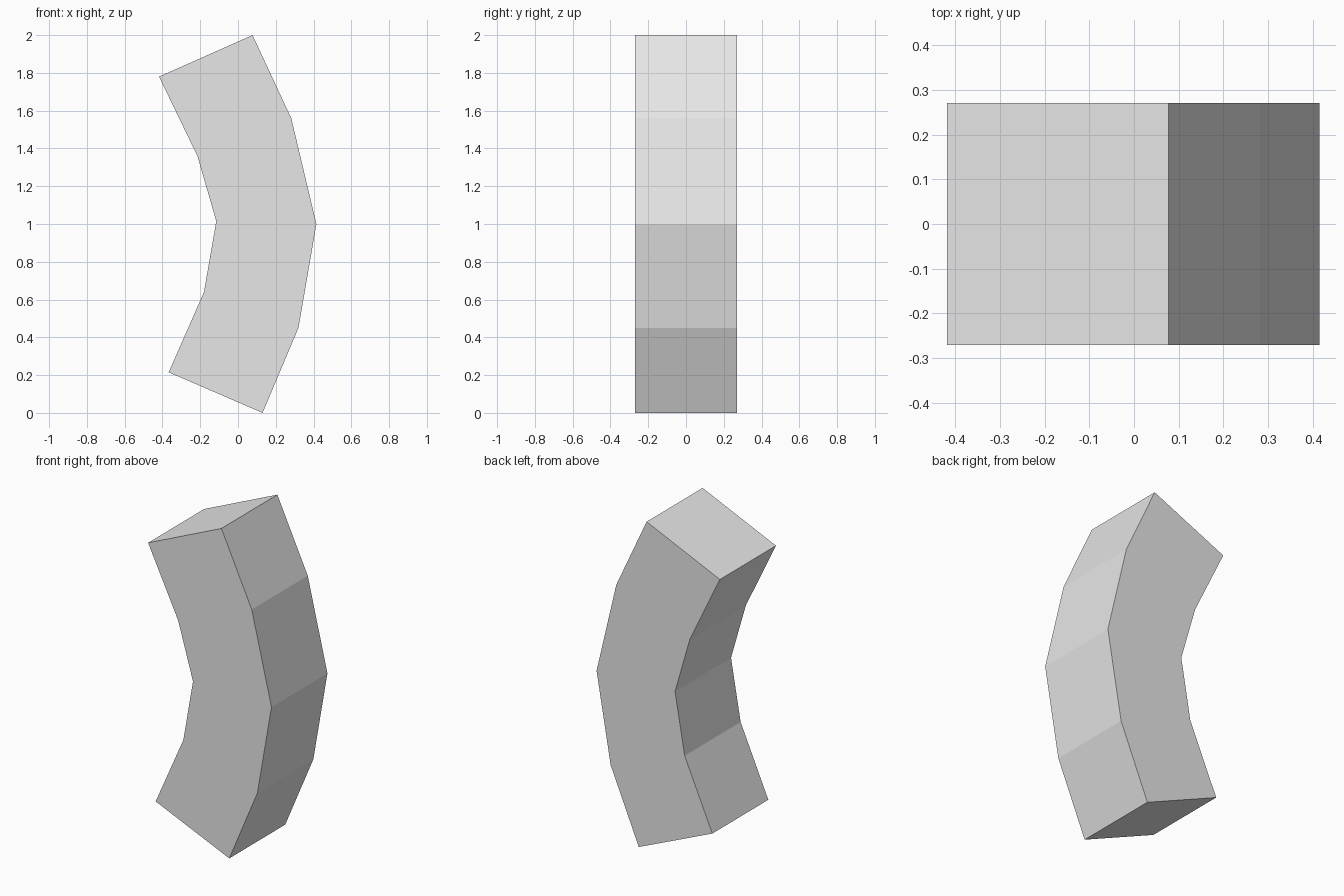
import bpy
import bmesh
from mathutils import Vector

cube = bpy.data.objects.get("Cube")
if cube:
    bpy.data.objects.remove(cube, do_unlink=True)

# Plain grey material
grey = bpy.data.materials.new("plain_grey")
grey.use_nodes = True
colour = (0.8, 0.8, 0.8, 1)
grey.diffuse_color = colour
grey.node_tree.nodes["Principled BSDF"].inputs["Base Color"].default_value = colour

# Side profile (x, z): convex edge upwards, then concave edge downwards
half_depth = 0.27
outer = [(0.13, 0.0), (0.32, 0.45), (0.415, 1.0), (0.282, 1.56), (0.077, 2.0)]
inner = [(-0.418, 1.78), (-0.215, 1.36), (-0.115, 1.015), (-0.18, 0.64), (-0.367, 0.215)]

# Curved block: one strip of segments, pushed through to the back
bm = bmesh.new()
rows = [[bm.verts.new((x, -half_depth, z)) for x, z in side]
        for side in (outer, inner[::-1])]
front = [bm.faces.new((rows[1][i], rows[0][i], rows[0][i + 1], rows[1][i + 1]))
         for i in range(len(outer) - 1)]
result = bmesh.ops.extrude_face_region(bm, geom=front, use_keep_orig=True)
back = [v for v in result["geom"] if isinstance(v, bmesh.types.BMVert)]
bmesh.ops.translate(bm, verts=back, vec=Vector((0, 2 * half_depth, 0)))
bmesh.ops.recalc_face_normals(bm, faces=bm.faces)

mesh = bpy.data.meshes.new("curved_block")
bm.to_mesh(mesh)
bm.free()
mesh.materials.append(grey)
block = bpy.data.objects.new("curved_block", mesh)
bpy.context.collection.objects.link(block)
